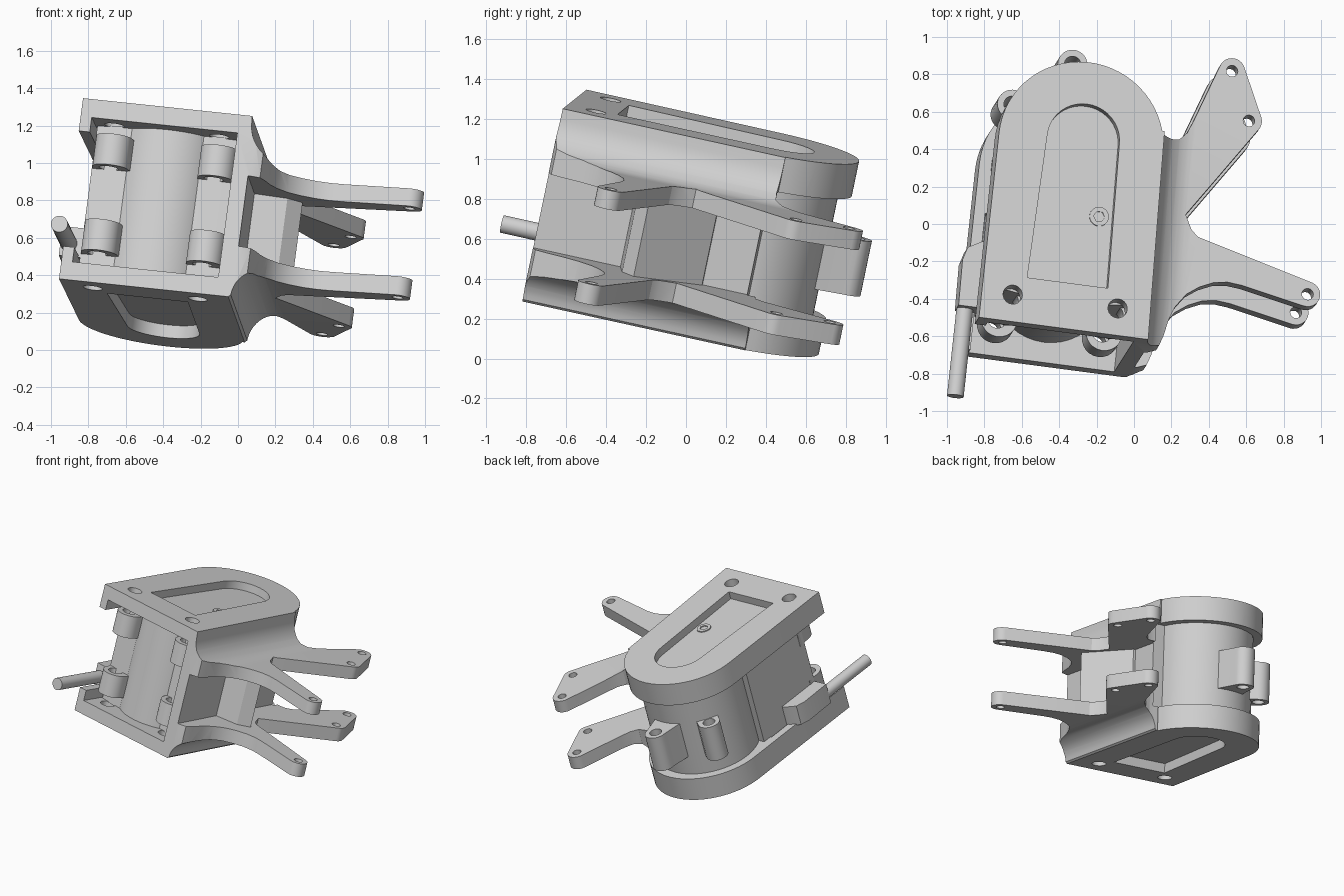
import bpy, bmesh
from math import cos, sin, radians
from mathutils import Matrix, Vector

if "Cube" in bpy.data.objects:
    bpy.data.objects.remove(bpy.data.objects["Cube"])

grey = bpy.data.materials.new("light_grey")
grey.use_nodes = True
grey.diffuse_color = (0.64, 0.64, 0.64, 1)
grey.node_tree.nodes["Principled BSDF"].inputs["Base Color"].default_value = (0.64, 0.64, 0.64, 1)

# Tilted frame of the whole assembly: u across, v to the back, w up
U = Vector((0.986, -0.13, -0.104)).normalized()
V = Vector((0.116, 0.97, -0.218))
V = (V - U * V.dot(U)).normalized()
W = U.cross(V)
FRAME = Matrix.Translation((-0.957, -0.7, 0.381)) @ Matrix((U, V, W)).transposed().to_4x4()
H = 0.995
parts = []


def arc(cx, cy, r, a0, a1, n=12):
    return [(cx + r * cos(radians(a0 + (a1 - a0) * i / n)),
             cy + r * sin(radians(a0 + (a1 - a0) * i / n))) for i in range(n + 1)]


def circle(cx, cy, r, n=32):
    return arc(cx, cy, r, 0, 360 - 360 / n, n - 1)


def rect(x0, y0, x1, y1):
    return [(x0, y0), (x1, y0), (x1, y1), (x0, y1)]


def prism(name, outline, lo, hi, axis="w"):
    """Extrude an outline along w (u, v points) or along v (u, w points)."""
    def place(p, t):
        return (p[0], p[1], t) if axis == "w" else (p[0], t, p[1])
    bm = bmesh.new()
    a = [bm.verts.new(place(p, lo)) for p in outline]
    b = [bm.verts.new(place(p, hi)) for p in outline]
    bm.faces.new(a)
    bm.faces.new(b)
    for i in range(len(a)):
        j = (i + 1) % len(a)
        bm.faces.new((a[i], a[j], b[j], b[i]))
    bmesh.ops.recalc_face_normals(bm, faces=bm.faces)
    me = bpy.data.meshes.new(name)
    bm.to_mesh(me)
    bm.free()
    me.materials.append(grey)
    ob = bpy.data.objects.new(name, me)
    bpy.context.collection.objects.link(ob)
    return ob


def combine(ob, tool, op="DIFFERENCE"):
    mod = ob.modifiers.new(op, "BOOLEAN")
    mod.operation, mod.object, mod.solver = op, tool, "EXACT"
    bpy.context.view_layer.objects.active = ob
    bpy.ops.object.modifier_apply(modifier=mod.name)
    bpy.data.objects.remove(tool)
    return ob


def drill(ob, x, y, r):
    combine(ob, prism("drill", circle(x, y, r, 20), -0.2, 1.2))


def keep(ob):
    parts.append(ob)


# Bracket: side profile intersected with the plan outline
profile = [(-0.2, H), (0.92, H)] + arc(1.12, 0.96, 0.197, 185, 268, 10) + [
    (2.0, 0.764), (2.0, 0.668), (0.94, 0.668), (0.94, 0.28), (2.0, 0.28), (2.0, 0.178)]
profile += arc(1.11, 0.0, 0.178, 92, 176, 10) + [
    (0.92, 0), (-0.2, 0), (-0.2, 0.18), (0.85, 0.18), (0.85, H - 0.18), (-0.2, H - 0.18)]
plan = [(0, 0), (0.95, 0), (1.0, 0.02), (1.02, 0.08), (1.038, 0.17), (1.068, 0.25),
        (1.12, 0.325), (1.186, 0.374), (1.26, 0.408), (1.334, 0.42), (1.41, 0.413)]
plan += arc(1.768, 0.412, 0.068, -102, 74)
plan += [(1.148, 0.645), (1.11, 0.68), (1.07, 0.757)]
plan += arc(1.354, 1.312, 0.07, -35, 30, 6) + arc(1.235, 1.57, 0.07, 30, 162)
plan += [(1.06, 1.275), (1.03, 1.2), (0.99, 1.155), (0.95, 1.145), (0.88, 1.145)]
plan += arc(0.445, 1.018, 0.445, 16, 180, 28)
bracket = prism("bracket", profile, -0.1, 2.0, "v")
# The wall side draws in slightly towards the rear
for vert in bracket.data.vertices:
    if vert.co.y > 1 and 0.5 < vert.co.x < 1.5:
        vert.co.x -= 0.06
combine(bracket, prism("plan", plan, -0.1, 1.1), "INTERSECT")
# Front cavity, leaving a lip on the open side, and the open rear of the wall
combine(bracket, prism("cavity", rect(0.06, -0.2, 0.85, 0.75), 0.1, H - 0.1))
combine(bracket, prism("rear_gap", rect(-0.2, 1.1, 0.92, 1.8), 0.18, H - 0.18))
# Pockets in the two outer faces
pocket = [(0.235, 0.25), (0.672, 0.25)] + arc(0.455, 1.04, 0.195, 0, 180, 20)
combine(bracket, prism("top_pocket", pocket, H - 0.06, H + 0.1))
combine(bracket, prism("base_pocket", pocket, -0.1, 0.07))
# Corner bolt holes and arm holes
ear_spots = [(0.167, 0.147), (0.736, 0.147)]
for x, y in ear_spots:
    drill(bracket, x, y, 0.052)
for x, y in [(1.768, 0.412), (1.354, 1.312), (1.235, 1.57)]:
    drill(bracket, x, y, 0.031)
keep(bracket)

# Set screw in the top pocket
screw = prism("pocket_screw", circle(0.59, 0.645, 0.052), H - 0.1, H - 0.052)
combine(screw, prism("hex", circle(0.59, 0.645, 0.03, 6), H - 0.08, H))
keep(screw)

# Inner housing
keep(prism("housing_core", [(0.07, 0.2), (0.2, 0.18), (0.7, 0.18), (0.855, 0.2),
                            (0.85, 0.82), (0.07, 0.82)], 0.095, H - 0.095))
keep(prism("housing_front", circle(0.455, 0.42, 0.31, 40), 0.095, H - 0.095))
keep(prism("housing_rear", circle(0.443, 1.018, 0.378, 40), 0.15, H - 0.15))
# Bolt ears at the front corners, flared into the housing
for x, y in ear_spots:
    for lo, hi in [(0.19, 0.36), (0.66, 0.83)]:
        ear = prism("front_ear", arc(x + 0.01, y, 0.098, 180, 360) +
                    [(x + 0.14, 0.25), (x - 0.1, 0.25)], lo, hi)
        drill(ear, x, y, 0.052)
        keep(ear)
# Rear lugs, each a round boss with a web running into the housing
for x, y, flare in [(0.395, 1.525, 1.6), (0.095, 1.265, 1.0)]:
    c = Vector((x, y))
    away = (c - Vector((0.443, 1.018))).normalized()
    side = Vector((-away.y, away.x))
    root = c - away * 0.22
    angles = [radians(180 * i / 14) for i in range(15)]
    outline = [root - side * 0.08 * flare]
    outline += [c + (away * sin(t) - side * cos(t)) * 0.08 for t in angles]
    outline.append(root + side * 0.08 * flare)
    lug = prism("rear_lug", outline, 0.33, 0.614)
    drill(lug, x, y, 0.045)
    keep(lug)

# Block between the arms
keep(prism("arm_block", [(0.88, 0.44), (1.1, 0.48), (1.175, 0.55), (0.93, 0.87), (0.88, 0.87)],
           0.25, 0.7))

# Rod and its holder on the open side
keep(prism("rod", circle(0.0, 0.24, 0.045, 24), -0.278, 0.25, "v"))
keep(prism("rod_holder", [(-0.045, 0.2), (0.09, 0.2), (0.09, 0.57), (0.04, 0.56),
                          (-0.03, 0.52), (-0.05, 0.45)], 0.17, 0.33))

# Smooth the round faces and tilt everything into place
for ob in bpy.context.selected_objects:
    ob.select_set(False)
for ob in parts:
    ob.matrix_world = FRAME
    ob.select_set(True)
bpy.context.view_layer.objects.active = parts[0]
bpy.ops.object.shade_smooth_by_angle(angle=radians(25))
